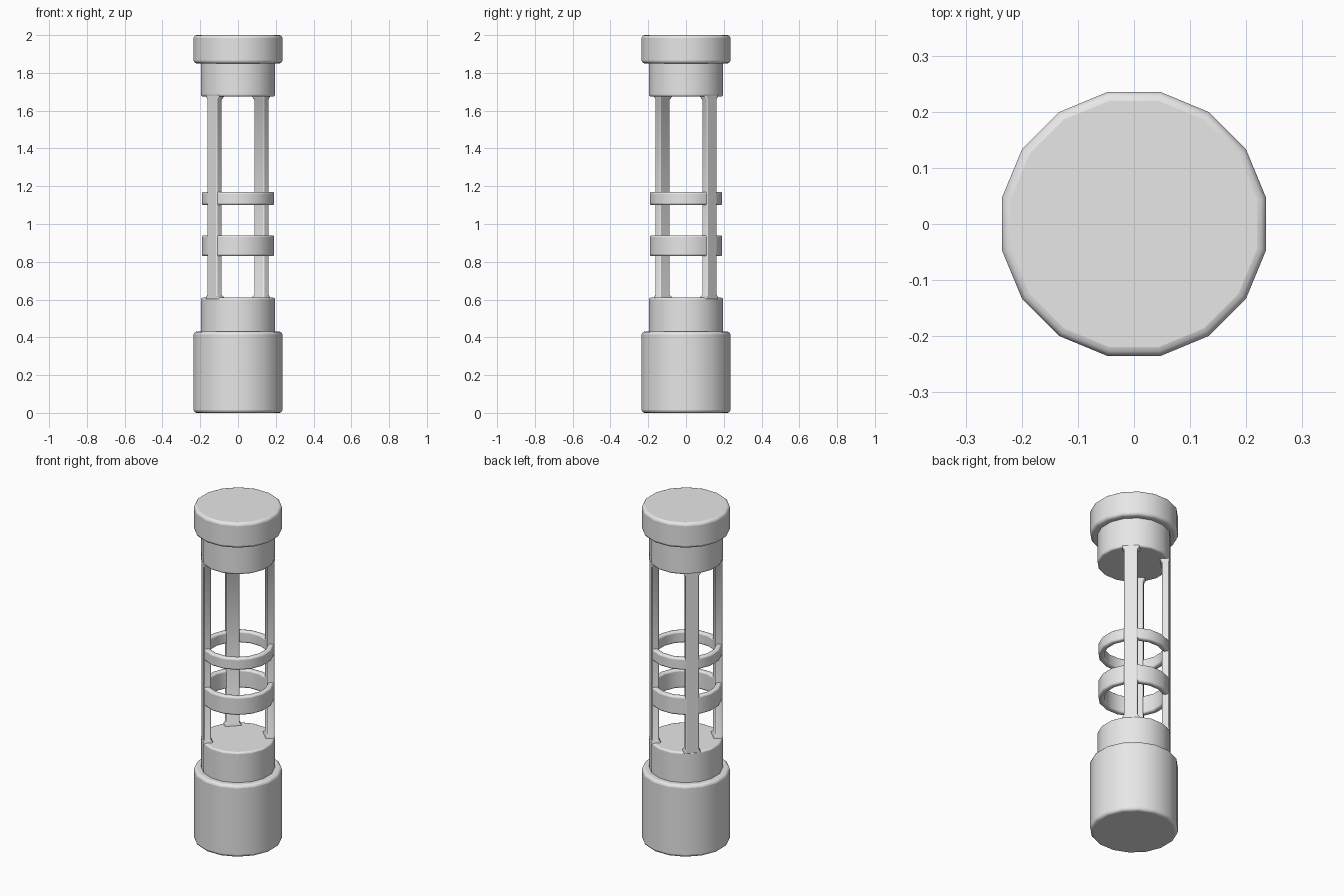
import bpy, bmesh
from math import sin, cos, pi, radians

SIDES = 16

old = bpy.data.objects.get("Cube")
if old:
    bpy.data.objects.remove(old, do_unlink=True)

# Single light grey finish
grey = bpy.data.materials.new("light_grey")
grey.use_nodes = True
grey.diffuse_color = (0.8, 0.8, 0.8, 1)
grey.node_tree.nodes["Principled BSDF"].inputs["Base Color"].default_value = (0.8, 0.8, 0.8, 1)


def finish(name, bm, bevel, segments=3):
    """Turn a bmesh into a softly bevelled, smooth shaded object."""
    bmesh.ops.recalc_face_normals(bm, faces=bm.faces)
    mesh = bpy.data.meshes.new(name)
    bm.to_mesh(mesh)
    bm.free()
    mesh.materials.append(grey)
    obj = bpy.data.objects.new(name, mesh)
    bpy.context.collection.objects.link(obj)
    mod = obj.modifiers.new("soft_edges", 'BEVEL')
    mod.width = bevel
    mod.segments = segments
    mod.limit_method = 'ANGLE'
    mod.angle_limit = radians(60)
    bpy.ops.object.select_all(action='DESELECT')
    obj.select_set(True)
    bpy.context.view_layer.objects.active = obj
    bpy.ops.object.shade_smooth_by_angle(angle=radians(40))
    return obj


def loop(bm, radius, z):
    """Polygon of vertices with a flat side facing each axis."""
    angles = [(i + 0.5) * 2 * pi / SIDES for i in range(SIDES)]
    return [bm.verts.new((radius * cos(a), radius * sin(a), z)) for a in angles]


def bridge(bm, a, b):
    for i in range(len(a)):
        j = (i + 1) % len(a)
        bm.faces.new((a[i], a[j], b[j], b[i]))


def disc(name, radius, z0, z1, bevel):
    bm = bmesh.new()
    low, high = loop(bm, radius, z0), loop(bm, radius, z1)
    bridge(bm, low, high)
    bm.faces.new(low)
    bm.faces.new(high)
    return finish(name, bm, bevel)


def ring(name, outer, inner, z0, z1):
    bm = bmesh.new()
    loops = [loop(bm, r, z) for r, z in
             ((outer, z0), (outer, z1), (inner, z1), (inner, z0))]
    for k in range(4):
        bridge(bm, loops[k], loops[(k + 1) % 4])
    return finish(name, bm, 0.01)


def rod(name, angle, z0, z1):
    """Upright bar flush with the collars, flaring slightly at each end."""
    outer, inner, half, flare = 0.196, 0.155, 0.037, 0.01
    c, s = cos(angle), sin(angle)
    levels = ((z0 - 0.01, flare), (z0, flare), (z0 + 0.015, 0),
              (z1 - 0.015, 0), (z1, flare), (z1 + 0.01, flare))
    bm = bmesh.new()
    sections = []
    for z, f in levels:
        corners = ((outer, -half - f), (outer, half + f),
                   (inner - f, half + f), (inner - f, -half - f))
        sections.append([bm.verts.new((r * c - t * s, r * s + t * c, z))
                         for r, t in corners])
    for a, b in zip(sections, sections[1:]):
        bridge(bm, a, b)
    bm.faces.new(sections[0])
    bm.faces.new(sections[-1])
    return finish(name, bm, 0.006, 2)


# Solid ends
disc("base", 0.24, 0.0, 0.43, 0.016)
disc("lower_collar", 0.2, 0.41, 0.61, 0.01)
disc("upper_collar", 0.2, 1.675, 1.87, 0.01)
disc("top_cap", 0.24, 1.85, 2.0, 0.016)

# Open rings
ring("lower_ring", 0.195, 0.162, 0.83, 0.94)
ring("upper_ring", 0.195, 0.162, 1.10, 1.17)

# Three rods, leaving the front left side open
for label, degrees in (("back_left", 45), ("back_right", 135), ("front_right", 225)):
    rod(label + "_rod", radians(degrees), 0.61, 1.675)
